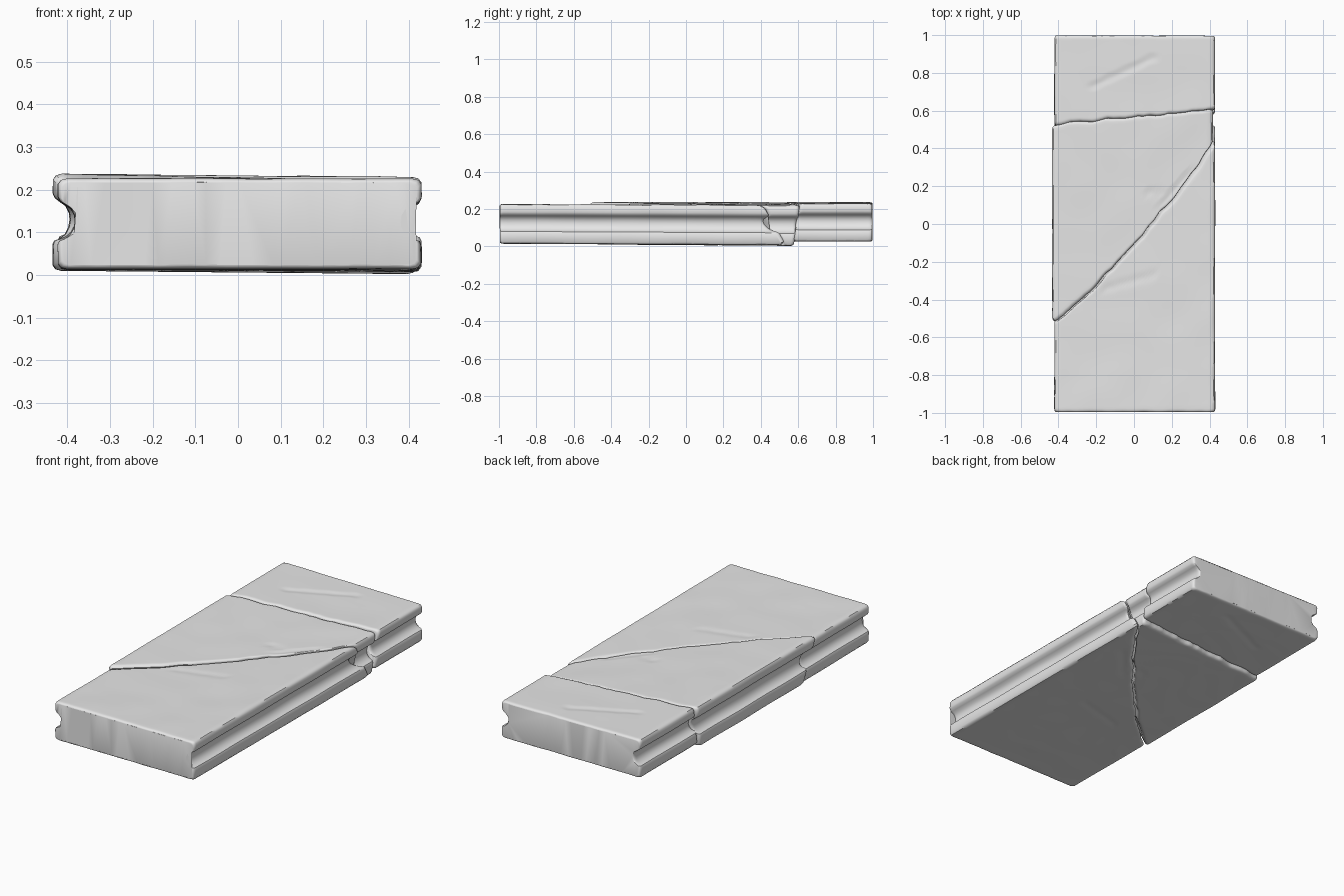
import bpy
import bmesh
from mathutils import Vector, noise

old = bpy.data.objects.get("Cube")
if old:
    bpy.data.objects.remove(old, do_unlink=True)

stone = bpy.data.materials.new("grey stone")
stone.use_nodes = True
colour = (0.8, 0.8, 0.8, 1)
stone.diffuse_color = colour
stone.node_tree.nodes["Principled BSDF"].inputs["Base Color"].default_value = colour

# Grooved side outline: x and height fraction, from top edge to bottom edge
SIDE = [(.405, 1), (.418, .985), (.425, .94), (.425, .8), (.42, .75), (.408, .71),
        (.395, .67), (.387, .6), (.385, .53), (.388, .45), (.396, .38), (.41, .33),
        (.421, .31), (.425, .27), (.425, .06), (.418, .015), (.405, 0)]
HALF = .43
COLUMNS = 50
ROWS = 56
EDGE = [0, .001, .003, .007, .012, .018]
SCRATCHES = [((-.22, .73), (.1, .88)), ((.09, .17), (.14, .16)),
             ((-.15, -.34), (.1, -.27)), ((.15, .1), (.3, .27))]


def outline():
    inner = [-.405 + .81 * i / COLUMNS for i in range(1, COLUMNS)]
    top = [(x, 1) for x in inner]
    bottom = [(x, 0) for x in reversed(inner)]
    left = [(-x, s) for x, s in reversed(SIDE)]
    return top + SIDE + bottom + left


def jag(x, seed, size):
    return size * (noise.noise(Vector((x * 11, seed, 0)))
                   + .4 * noise.noise(Vector((x * 30, seed, 5))))


# Lines where the slab ends or is broken
def front_end(x, s):
    return -.995 + jag(x, 1, .003)


def long_crack(x, s):
    bow = .06 * (1 - (x / HALF) ** 2)
    return -.055 + 1.1 * x - bow + .11 * (1 - s) + jag(x, 2, .02)


def short_crack(x, s):
    return .567 + .09 * x - .03 * (1 - s) + jag(x, 3, .011)


def back_end(x, s):
    return .997 + jag(x, 4, .003)


def scratch_depth(x, y):
    depth = 0
    p = Vector((x, y))
    for a, b in SCRATCHES:
        a, b = Vector(a), Vector(b)
        t = max(0, min(1, (p - a).dot(b - a) / (b - a).length_squared))
        gap = (p - a.lerp(b, t)).length + .008 * noise.noise(Vector((x * 20, y * 20, 0)))
        depth = max(depth, .004 * max(0, 1 - abs(gap) / .03))
    return depth


def piece(name, start, end, shift, low, high, rounding):
    """Sweep the grooved outline between two break lines."""
    bm = bmesh.new()
    shape = outline()
    last = EDGE[-1]
    stations = [(0, d, d) for d in EDGE]
    stations += [(i / ROWS, last, last) for i in range(1, ROWS)]
    stations += [(1, d, d) for d in reversed(EDGE)]
    rings = []
    for t, d, dist in stations:
        # Rounded edges at both ends
        r = rounding[0] if t < .5 else rounding[1]
        k = max(0, 1 - dist / last)
        inset = r * (1 - (1 - k * k) ** .5)
        ring = []
        for x, s in shape:
            y = (start(x, s) + d) * (1 - t) + (end(x, s) - d) * t
            z0, z1 = low(x, y), high(x, y)
            z = z0 + (z1 - z0) * s
            middle = (z0 + z1) / 2
            z = middle + (z - middle) * (1 - inset / .11)
            # Worn surface and shallow scratches
            wear = .0025 * noise.noise(Vector((x * 5, y * 5, s * 3)))
            if s == 1:
                z += wear - scratch_depth(x, y)
            elif s == 0:
                z += abs(wear) + .6 * scratch_depth(x, y)
            side = .003 * noise.noise(Vector((y * 4, s * 2, 3 if x > 0 else 9)))
            px = x * (1 - inset / HALF) + side * abs(x) / HALF + shift
            ring.append(bm.verts.new((px, y, z)))
        rings.append(ring)
    n = len(shape)
    for a, b in zip(rings, rings[1:]):
        for i in range(n):
            j = (i + 1) % n
            bm.faces.new((a[i], a[j], b[j], b[i]))
    caps = [bm.faces.new(rings[0]), bm.faces.new(rings[-1])]
    bmesh.ops.triangulate(bm, faces=caps)
    bmesh.ops.recalc_face_normals(bm, faces=bm.faces)
    mesh = bpy.data.meshes.new(name)
    bm.to_mesh(mesh)
    bm.free()
    mesh.materials.append(stone)
    obj = bpy.data.objects.new(name, mesh)
    bpy.context.collection.objects.link(obj)
    bpy.ops.object.select_all(action='DESELECT')
    obj.select_set(True)
    bpy.context.view_layer.objects.active = obj
    bpy.ops.object.shade_smooth_by_angle(angle=.7)


# The three broken pieces, each slightly shifted and tilted
piece("front_slab", front_end, long_crack, .004,
      lambda x, y: .014 - .008 * (y + 1) / 1.5,
      lambda x, y: .226 - .006 * (y + 1) / 1.5, (.01, .012))
piece("middle_slab", long_crack, short_crack, -.008,
      lambda x, y: .006 - .004 * x / HALF,
      lambda x, y: .228 - .009 * x / HALF, (.012, .014))
piece("back_slab", short_crack, back_end, .004,
      lambda x, y: .025,
      lambda x, y: .233 - .004 * x / HALF, (.014, .01))
